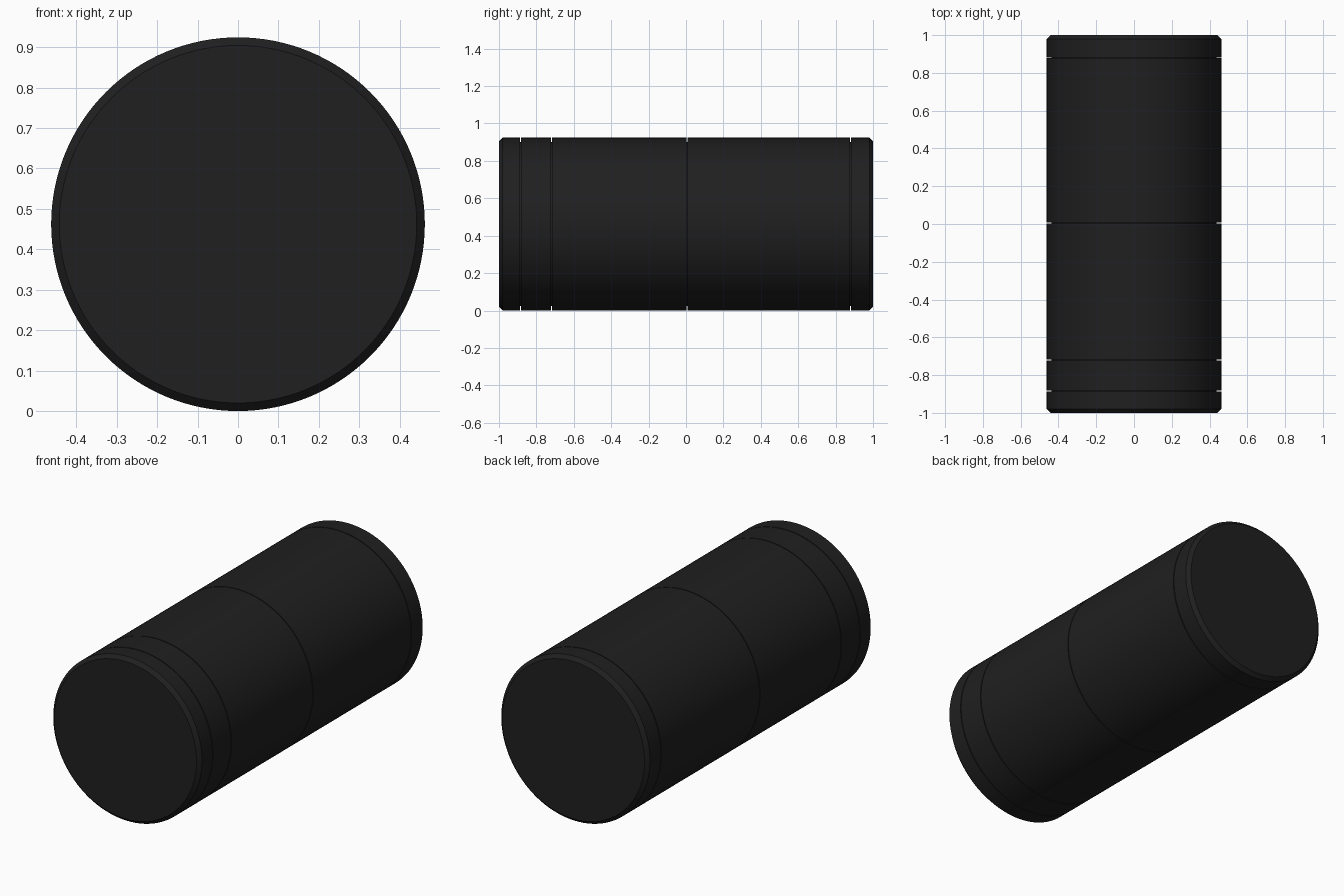
import bpy, bmesh, math

if "Cube" in bpy.data.objects:
    bpy.data.objects.remove(bpy.data.objects["Cube"])

R = 0.462        # outer radius
CH = 0.02        # end chamfer
DEPTH = 0.024    # seam groove depth
GAP = 0.005      # seam groove width
SIDES = 128

mat = bpy.data.materials.new("matte_black")
mat.diffuse_color = (0.014, 0.014, 0.014, 1)
mat.use_nodes = True
mat.node_tree.nodes["Principled BSDF"].inputs["Base Color"].default_value = mat.diffuse_color


def lathe(name, profile):
    """Revolve (radius, y) points around the lengthwise axis at z = R."""
    bm = bmesh.new()
    rings = []
    for r, y in profile:
        if r == 0:
            rings.append([bm.verts.new((0, y, R))])
            continue
        rings.append([bm.verts.new((r * math.cos(2 * math.pi * i / SIDES), y,
                                    R + r * math.sin(2 * math.pi * i / SIDES)))
                      for i in range(SIDES)])
    for a, b in zip(rings, rings[1:]):
        if len(a) == 1:
            bm.faces.new(b)
            continue
        if len(b) == 1:
            bm.faces.new(a[::-1])
            continue
        for i in range(SIDES):
            j = (i + 1) % SIDES
            bm.faces.new((a[i], a[j], b[j], b[i]))
    # Remove the unused axis points
    bmesh.ops.delete(bm, geom=[v for v in bm.verts if not v.link_faces], context='VERTS')
    bm.normal_update()
    # Make the normals point away from the axis
    side = max(bm.faces, key=lambda f: abs(f.normal.y) < 0.1)
    c = side.calc_center_median()
    if side.normal.x * c.x + side.normal.z * (c.z - R) < 0:
        bmesh.ops.reverse_faces(bm, faces=bm.faces[:])
    me = bpy.data.meshes.new(name)
    bm.to_mesh(me)
    bm.free()
    me.materials.append(mat)
    ob = bpy.data.objects.new(name, me)
    bpy.context.collection.objects.link(ob)
    bpy.ops.object.select_all(action='DESELECT')
    ob.select_set(True)
    bpy.context.view_layer.objects.active = ob
    bpy.ops.object.shade_smooth_by_angle(angle=math.radians(30))


# Sections from front to back, divided by narrow seam grooves
names = ["front_cap", "front_ring", "front_body", "rear_body", "rear_cap"]
cuts = [-1, -0.885, -0.72, 0.005, 0.88, 1]
for k, name in enumerate(names):
    y0, y1 = cuts[k], cuts[k + 1]
    if k == 0:
        start = [(0, y0), (R - CH, y0), (R, y0 + CH)]      # closed, chamfered front
    else:
        start = [(R - DEPTH, y0 + GAP / 2), (R, y0 + GAP / 2)]
    if k == len(names) - 1:
        end = [(R, y1 - CH), (R - CH, y1), (0, y1)]        # closed, chamfered back
    else:
        # Groove wall and groove floor reaching the next section
        end = [(R, y1 - GAP / 2), (R - DEPTH, y1 - GAP / 2), (R - DEPTH, y1 + GAP / 2)]
    lathe(name, start + end)
